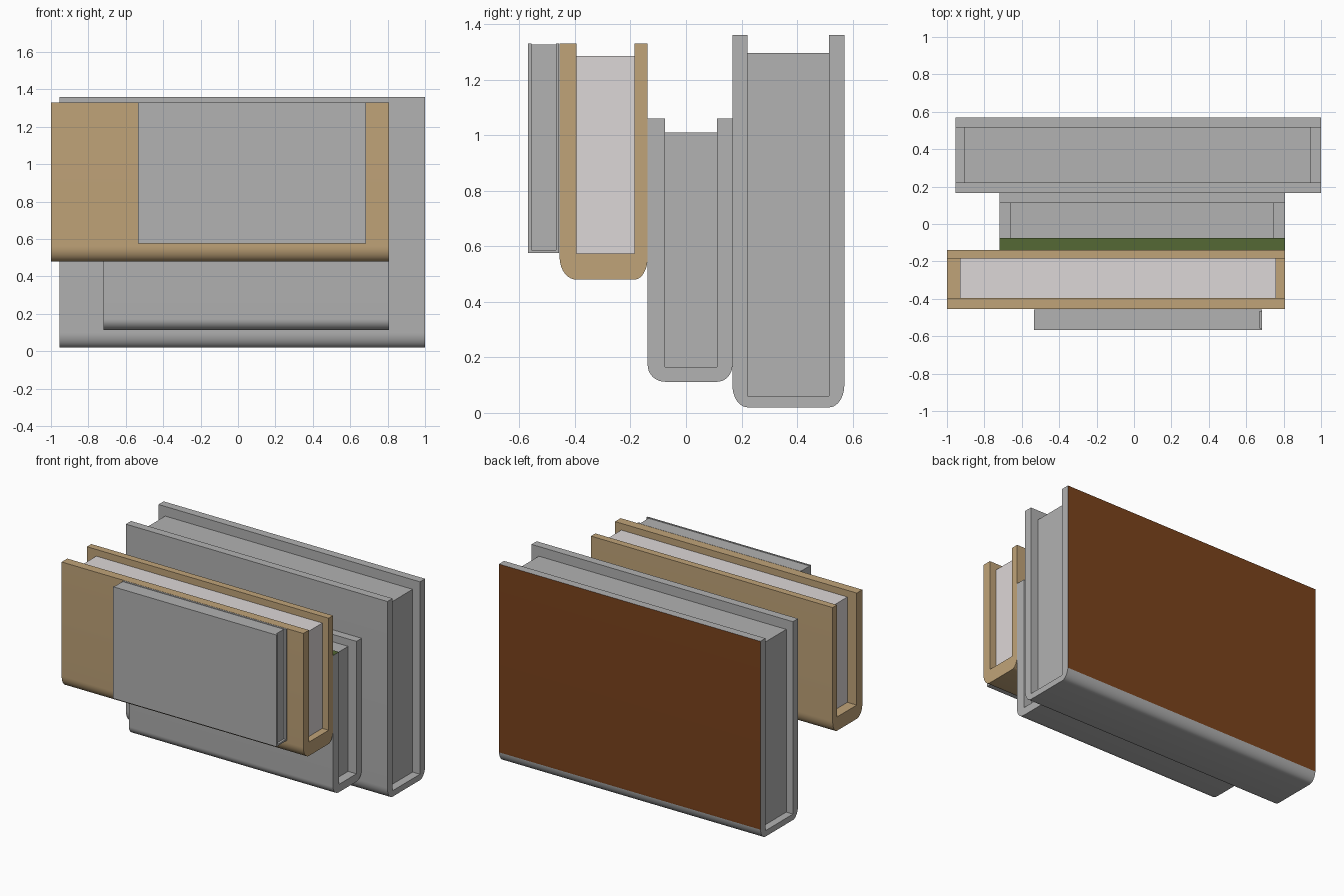
import bpy
import bmesh
from math import sin, cos, pi

if "Cube" in bpy.data.objects:
    bpy.data.objects.remove(bpy.data.objects["Cube"], do_unlink=True)


def material(name, rgb):
    mat = bpy.data.materials.new(name)
    mat.use_nodes = True
    mat.diffuse_color = (*rgb, 1)
    mat.node_tree.nodes["Principled BSDF"].inputs["Base Color"].default_value = (*rgb, 1)
    return mat


tan = material("tan_cover", (0.53, 0.37, 0.19))
paper = material("pale_paper", (0.72, 0.68, 0.68))
green = material("green_edge", (0.09, 0.14, 0.035))
brown = material("brown_back", (0.2, 0.056, 0.012))
grey = material("plain_grey", (0.445, 0.445, 0.445))


def extrude_x(name, profile, x, mat=None):
    """Extrude a closed (y, z) outline between the two x positions."""
    bm = bmesh.new()
    face = bm.faces.new([bm.verts.new((x[0], y, z)) for y, z in profile])
    grown = bmesh.ops.extrude_face_region(bm, geom=[face])["geom"]
    moved = [v for v in grown if isinstance(v, bmesh.types.BMVert)]
    bmesh.ops.translate(bm, verts=moved, vec=(x[1] - x[0], 0, 0))
    bmesh.ops.recalc_face_normals(bm, faces=bm.faces)
    mesh = bpy.data.meshes.new(name)
    bm.to_mesh(mesh)
    bm.free()
    obj = bpy.data.objects.new(name, mesh)
    bpy.context.collection.objects.link(obj)
    if mat:
        mesh.materials.append(mat)
    return obj


def corner(cy, cz, ry, rz, start, steps=10):
    """Quarter ellipse from the start angle, counter-clockwise."""
    angles = [start + pi / 2 * i / steps for i in range(steps + 1)]
    return [(cy + ry * cos(a), cz + rz * sin(a)) for a in angles]


def book(name, x, y, z, page_x, page_y, page_z, round_z, cover_mat=None, page_mat=None):
    """U-shaped cover with the spine at the bottom, around a page block."""
    (y0, y1), (z0, z1) = y, z
    (p0, p1), (q0, q1) = page_y, page_z
    if round_z:
        spine = corner(p0, z0 + round_z, p0 - y0, round_z, pi)
        spine += corner(p1, z0 + round_z, y1 - p1, round_z, 1.5 * pi)
    else:
        spine = [(y0, z0), (y1, z0)]
    outline = [(y0, z1)] + spine + [(y1, z1), (p1, z1), (p1, q0), (p0, q0), (p0, z1)]
    cover = extrude_x(name + "_cover", outline, x, cover_mat)
    bpy.ops.object.select_all(action="DESELECT")
    cover.select_set(True)
    bpy.context.view_layer.objects.active = cover
    bpy.ops.object.shade_smooth_by_angle(angle=pi / 6)
    extrude_x(name + "_pages", [(p0, q0), (p1, q0), (p1, q1), (p0, q1)], page_x, page_mat)
    return cover


def paint(obj, mat, test):
    """Give the faces that pass the test their own colour."""
    obj.data.materials.append(mat)
    for poly in obj.data.polygons:
        if test(poly):
            poly.material_index = 1


# Large book at the back, with a brown back board
large = book("large_book", (-0.955, 1.0), (0.167, 0.57), (0.02, 1.36),
             (-0.905, 0.945), (0.222, 0.515), (0.06, 1.295), 0.08, grey, grey)
paint(large, brown, lambda p: p.normal.y > 0.99 and p.center.y > 0.56)

# Middle book, with a green top edge on its front board
middle = book("middle_book", (-0.72, 0.807), (-0.138, 0.167), (0.112, 1.06),
              (-0.66, 0.745), (-0.075, 0.112), (0.165, 1.01), 0.06, grey, grey)
paint(middle, green, lambda p: p.normal.z > 0.99 and p.center.y < -0.1)

# Tan book with pale pages
book("tan_book", (-1.0, 0.807), (-0.455, -0.138), (0.48, 1.33),
     (-0.93, 0.76), (-0.395, -0.185), (0.573, 1.285), 0.08, tan, paper)

# Thin book at the front
book("thin_book", (-0.535, 0.685), (-0.568, -0.457), (0.575, 1.33),
     (-0.535, 0.67), (-0.557, -0.468), (0.586, 1.327), 0, grey, grey)
